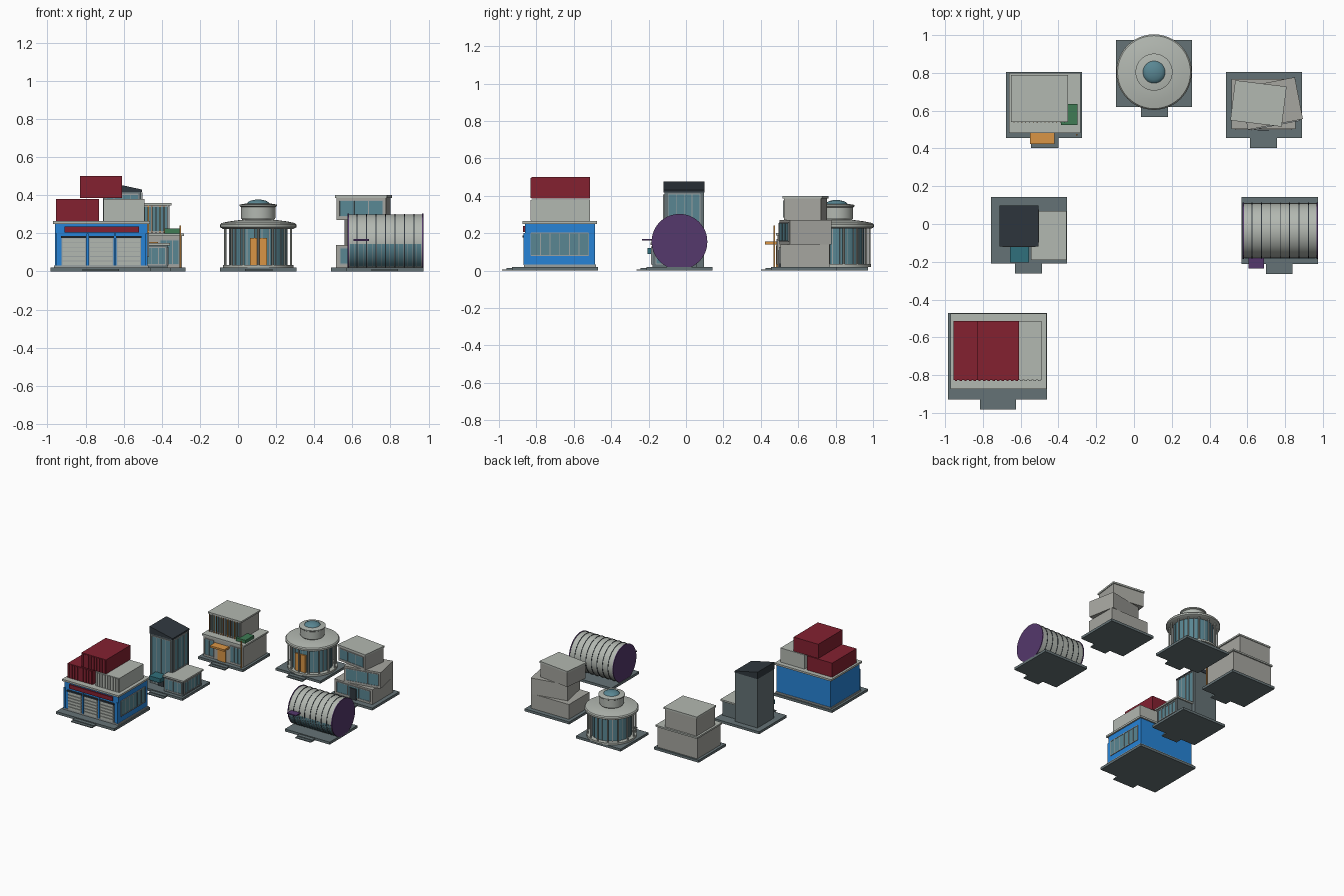
import bpy, bmesh, math
from mathutils import Matrix, Vector

if "Cube" in bpy.data.objects:
    bpy.data.objects.remove(bpy.data.objects["Cube"])

COL = dict(slate=(.13, .17, .18), pale=(.45, .48, .44), wall=(.38, .38, .35), glass=(.1, .24, .29),
           dark=(.03, .04, .05), blue=(.02, .23, .68), red=(.23, .015, .03), orange=(.7, .3, .06),
           wood=(.3, .12, .04), green=(.05, .2, .09), purple=(.09, .04, .15), frame=(.33, .36, .36),
           teal=(.03, .16, .2))
MATS = {}
for k, c in COL.items():
    MATS[k] = bpy.data.materials.new(k)
    MATS[k].diffuse_color = (*c, 1)


def finish(bm, name, mat, smooth=False):
    bmesh.ops.recalc_face_normals(bm, faces=bm.faces)
    me = bpy.data.meshes.new(name)
    bm.to_mesh(me)
    bm.free()
    me.materials.append(MATS[mat])
    ob = bpy.data.objects.new(name, me)
    bpy.context.collection.objects.link(ob)
    if smooth:
        bpy.context.view_layer.objects.active = ob
        bpy.ops.object.select_all(action='DESELECT')
        ob.select_set(True)
        bpy.ops.object.shade_smooth_by_angle(angle=math.radians(30))
    return ob


def box(name, mat, x0, x1, y0, y1, z0, z1, m=Matrix()):
    bm = bmesh.new()
    t = Matrix.Translation(((x0 + x1) / 2, (y0 + y1) / 2, (z0 + z1) / 2))
    bmesh.ops.create_cube(bm, size=1, matrix=m @ t @ Matrix.Diagonal((x1 - x0, y1 - y0, z1 - z0, 1)))
    return finish(bm, name, mat)


def place(x, y, z=0, deg=0):
    return Matrix.Translation((x, y, z)) @ Matrix.Rotation(math.radians(deg), 4, 'Z')


def glazing(name, m, w, h, n):
    # glass panel facing local -y, bottom centre at the origin, n panes
    box(name + "_glass", 'glass', -w / 2, w / 2, -.003, .003, 0, h, m)
    for i in range(n + 1):
        x = -w / 2 + w * i / n
        box(name + "_mullion", 'frame', x - .002, x + .002, -.006, .003, 0, h, m)
    for z in (0, h):
        box(name + "_rail", 'frame', -w / 2, w / 2, -.006, .003, z - .003, z + .003, m)


def lathe(name, mat, prof, m, n=48, a0=0, a1=360, smooth=True):
    # profile of (radius, height) swept around local z
    bm = bmesh.new()
    full = a1 - a0 >= 360
    rows = []
    for i in range(n if full else n + 1):
        a = math.radians(a0 + (a1 - a0) * i / n)
        rows.append([bm.verts.new(m @ Vector((r * math.cos(a), r * math.sin(a), z))) for r, z in prof])
    for i in range(n):
        p, q = rows[i], rows[(i + 1) % len(rows)]
        for j in range(len(prof) - 1):
            bm.faces.new((p[j], q[j], q[j + 1], p[j + 1]))
    bmesh.ops.remove_doubles(bm, verts=bm.verts, dist=1e-5)
    return finish(bm, name, mat, smooth)


def lot(name, x0, x1, y0, y1, sx0, sx1):
    # ground slab with two entrance steps
    box(name + "_base", 'slate', x0, x1, y0, y1, 0, .02)
    box(name + "_upper_step", 'slate', sx0, sx1, y0 - .03, y0, 0, .013)
    box(name + "_lower_step", 'slate', sx0, sx1, y0 - .053, y0 - .03, 0, .007)


# Warehouse with stacked containers
lot("warehouse", -.984, -.46, -.93, -.47, -.815, -.625)
box("warehouse_plinth", 'frame', -.965, -.469, -.866, -.482, .02, .032)
box("warehouse_body", 'blue', -.96, -.474, -.86, -.487, .03, .25)
box("warehouse_roof", 'pale', -.972, -.462, -.873, -.475, .25, .265)
box("sign_band", 'red', -.91, -.52, -.872, -.86, .205, .237)
for x in (-.862, -.718, -.573):
    box("door_frame", 'frame', x - .064, x + .064, -.863, -.855, .03, .18)
    for k in range(6):
        box("door_slat", 'pale', x - .059, x + .059, -.868, -.86, .033 + k * .024, .053 + k * .024)
    box("door_hood", 'dark', x - .066, x + .066, -.874, -.86, .176, .187)
for x in (-.955, -.79, -.645, -.48):
    box("pillar", 'blue', x - .006, x + .006, -.868, -.86, .03, .2)
glazing("warehouse_window", place(-.474, -.675, .08, 90), .31, .12, 6)
for x0, x1, z0, c in ((-.955, -.73, .265, 'red'), (-.705, -.49, .265, 'pale'), (-.83, -.608, .385, 'red')):
    box("container", c, x0, x1, -.825, -.513, z0, z0 + .115)
    n = 9
    for k in range(n):
        x = x0 + (x1 - x0) * (k + .5) / n
        box("container_rib", c, x - .006, x + .006, -.831, -.824, z0 + .004, z0 + .111)

# Slant-roofed tower with low wing
lot("tower", -.757, -.354, -.21, .143, -.63, -.487)
box("tower_body", 'slate', -.709, -.508, -.116, .095, .02, .42)
roof = box("tower_roof", 'dark', -.712, -.505, -.119, .098, .418, .475)
for v in roof.data.vertices:
    if v.co.x > -.6 and v.co.z > .45:
        v.co.z = .43
glazing("tower_front", place(-.608, -.116, .03), .17, .375, 4)
glazing("tower_side", place(-.508, -.01, .155, 90), .17, .255, 4)
box("wing_body", 'slate', -.54, -.37, -.18, .06, .02, .137)
box("wing_roof", 'pale', -.545, -.358, -.19, .07, .137, .15)
glazing("wing_front", place(-.455, -.18, .035), .15, .09, 4)
glazing("wing_side", place(-.37, -.06, .035, 90), .2, .09, 5)
box("tower_canopy", 'teal', -.656, -.556, -.205, -.116, .088, .122)
box("tower_door", 'dark', -.63, -.58, -.126, -.116, .02, .088)

# Two-storey house with slatted upper floor
lot("slat_house", -.677, -.275, .455, .804, -.545, -.40)
box("lower_floor", 'wall', -.655, -.295, .49, .79, .02, .187)
box("lower_roof", 'pale', -.662, -.284, .482, .8, .187, .2)
box("upper_floor", 'wall', -.645, -.36, .55, .785, .2, .345)
box("upper_roof", 'pale', -.65, -.35, .54, .79, .345, .358)
glazing("upper_front", place(-.5, .55, .21), .27, .13, 6)
for k in range(14):
    x = -.635 + k * .0205
    box("slat", ('wood', 'frame', 'orange')[k % 3], x - .003, x + .003, .538, .55, .203, .345)
glazing("lower_left", place(-.6, .49, .035), .08, .13, 2)
glazing("lower_right", place(-.36, .49, .035), .1, .13, 3)
box("house_door", 'orange', -.52, -.45, .482, .49, .02, .135)
box("house_canopy", 'orange', -.55, -.42, .423, .49, .14, .155)
box("corner_post", 'orange', -.306, -.298, .468, .476, .02, .24)
box("planter", 'green', -.386, -.3, .524, .635, .2, .225)

# Round pavilion
C = place(.106, .804)
lot("pavilion", -.095, .307, .62, .974, .037, .18)
lathe("pavilion_floor", 'pale', [(0, .02), (.185, .02), (.185, .035), (0, .035)], C)
lathe("pavilion_glass", 'glass', [(0, .03), (.15, .03), (.15, .23), (0, .23)], C)
for k in range(24):
    box("pavilion_mullion", 'frame', -.002, .002, -.154, -.148, .035, .228, C @ place(0, 0, 0, k * 15 + 7.5))
for k in range(14):
    m = C @ place(.177 * math.cos((k + .5) * math.tau / 14), .177 * math.sin((k + .5) * math.tau / 14))
    lathe("column", 'pale', [(0, .03), (.006, .03), (.006, .228), (0, .228)], m, 10)
lathe("pavilion_roof", 'pale', [(0, .224), (.186, .224), (.2, .232), (.2, .246), (.193, .254), (.15, .263),
                                (.095, .27), (0, .27)], C)
lathe("drum", 'pale', [(0, .265), (.08, .265), (.09, .28), (.09, .338), (.098, .343), (.098, .351), (.062, .357),
                       (0, .357)], C)
lathe("skylight", 'glass', [(0, .35), (.06, .355), (.055, .363), (.04, .371), (.02, .376), (0, .378)], C)
box("pavilion_door", 'orange', .063, .153, .645, .68, .035, .175)
box("door_gap", 'wood', .107, .109, .643, .646, .035, .175)

# Stacked twisted boxes
lot("stack", .487, .889, .455, .804, .614, .757)
for cx, cy, w, d, z0, z1, a in ((.685, .636, .34, .264, .02, .14, 0), (.727, .638, .297, .226, .14, .27, 11),
                                (.659, .638, .262, .2, .27, .388, -7)):
    m = place(cx, cy, 0, a)
    box("stack_tier", 'wall', -w / 2, w / 2, -d / 2, d / 2, z0, z1, m)
    glazing("stack_window", m @ place(0, -d / 2, z0 + .018), w * .88, z1 - z0 - .034, 3)
box("stack_roof", 'pale', -.137, .137, -.107, .107, .386, .4, place(.659, .638, 0, -7))
box("stack_door", 'dark', .655, .715, .494, .504, .02, .11)

# Barrel hall
lot("barrel", .57, .973, -.212, .143, .70, .84)
B = Matrix.Translation((.575, -.035, .154)) @ Matrix.Rotation(math.radians(90), 4, 'Y')
lathe("barrel_shell", 'pale', [(0, .004), (.145, .004), (.145, .394), (0, .394)], B, 64)
for x in (0, .391):
    lathe("barrel_end", 'purple', [(0, x), (.149, x), (.149, x + .007), (0, x + .007)], B, 64)
for k in range(1, 8):
    x = .398 * k / 8
    lathe("barrel_rib", 'dark', [(.14, x - .002), (.148, x - .002), (.148, x + .002), (.14, x + .002), (.14, x - .002)],
          B, 64)
# local x points down, local y is world y, so front-lower is -86..-32 degrees
lathe("barrel_glass", 'glass', [(.14, .012), (.147, .012), (.147, .386), (.14, .386)], B, 14, -86, -30)
for k in range(17):
    x = .012 + .374 * k / 16
    lathe("barrel_mullion", 'frame', [(.144, x - .0012), (.149, x - .0012), (.149, x + .0012), (.144, x + .0012)],
          B, 14, -86, -30)
box("barrel_canopy", 'purple', .607, .687, -.236, -.178, .161, .17)

for m in bpy.data.materials:
    if m.users and not m.is_grease_pencil:
        m.use_nodes = True
        m.node_tree.nodes["Principled BSDF"].inputs["Base Color"].default_value = m.diffuse_color
